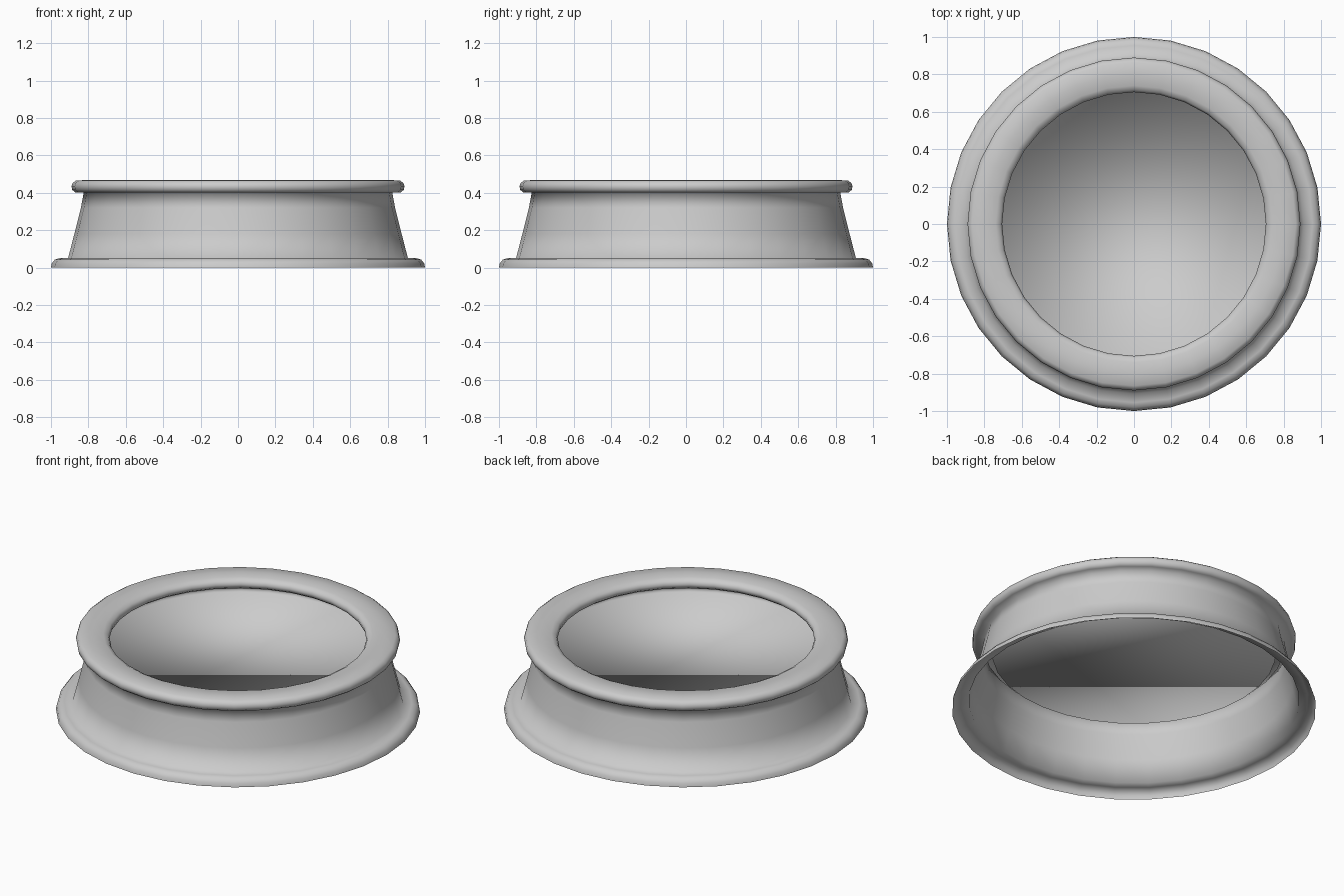
import bpy, math

if "Cube" in bpy.data.objects:
    bpy.data.objects.remove(bpy.data.objects["Cube"])

SIDES = 32


def lathe(name, profile, cap_end=False):
    """Spin an (r, z) profile around z, optionally closing the last ring."""
    verts, faces = [], []
    for r, z in profile:
        for i in range(SIDES):
            a = 2 * math.pi * i / SIDES
            verts.append((r * math.cos(a), r * math.sin(a), z))
    for k in range(len(profile) - 1):
        lo, hi = k * SIDES, (k + 1) * SIDES
        for i in range(SIDES):
            j = (i + 1) % SIDES
            faces.append((lo + i, lo + j, hi + j, hi + i))
    if cap_end:
        start = (len(profile) - 1) * SIDES
        faces.append(tuple(range(start, start + SIDES)))
    mesh = bpy.data.meshes.new(name)
    mesh.from_pydata(verts, [], faces)
    mesh.update()
    mesh.shade_smooth()
    ob = bpy.data.objects.new(name, mesh)
    bpy.context.collection.objects.link(ob)
    return ob


foot_flange = [(1.0, 0.0), (0.996, 0.022), (0.98, 0.042), (0.955, 0.05), (0.908, 0.052)]
flared_wall = [(0.875, 0.18), (0.84, 0.32), (0.825, 0.40)]
rounded_rim = [(0.87, 0.402), (0.886, 0.415), (0.89, 0.435), (0.884, 0.453),
               (0.865, 0.466), (0.80, 0.468), (0.74, 0.465), (0.715, 0.453),
               (0.705, 0.435), (0.71, 0.415), (0.73, 0.40)]
inner_cup = [(0.775, 0.395), (0.78, 0.355)]

# One thin shell: flange, wall, rim, then the shallow cup closed by a flat floor
lathe("shallow_round_stand", foot_flange + flared_wall + rounded_rim + inner_cup,
      cap_end=True)
